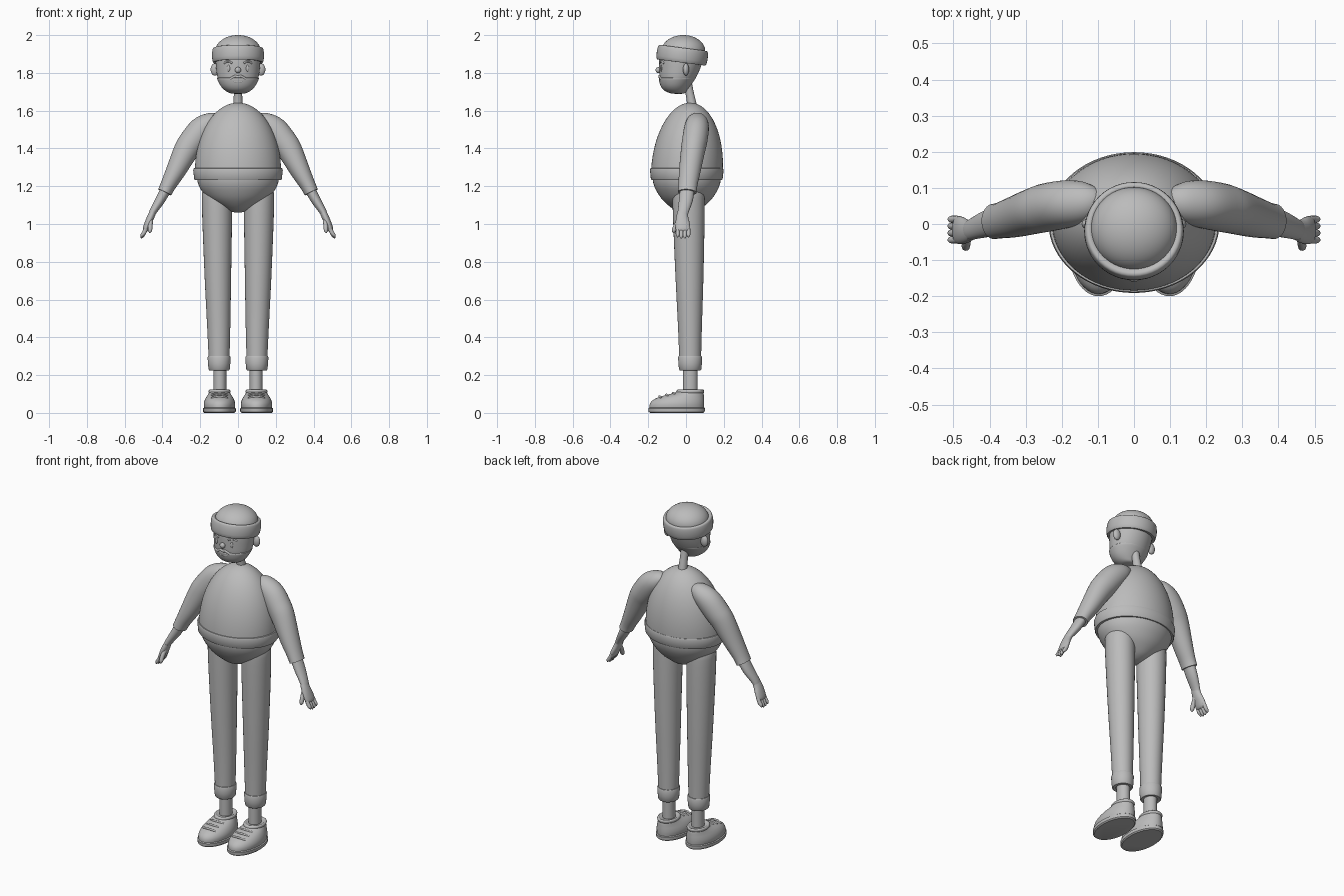
import bpy, bmesh, math
from mathutils import Vector, Matrix

cube = bpy.data.objects.get("Cube")
if cube:
    bpy.data.objects.remove(cube)

grey = bpy.data.materials.new("plain grey")
grey.use_nodes = True
grey.diffuse_color = (0.5, 0.5, 0.5, 1)
grey.node_tree.nodes["Principled BSDF"].inputs["Base Color"].default_value = (0.5, 0.5, 0.5, 1)


def finish(name, bm, angle=40):
    bmesh.ops.recalc_face_normals(bm, faces=bm.faces)
    mesh = bpy.data.meshes.new(name)
    bm.to_mesh(mesh)
    bm.free()
    mesh.materials.append(grey)
    ob = bpy.data.objects.new(name, mesh)
    bpy.context.collection.objects.link(ob)
    bpy.ops.object.select_all(action='DESELECT')
    ob.select_set(True)
    bpy.context.view_layer.objects.active = ob
    bpy.ops.object.shade_smooth_by_angle(angle=math.radians(angle))
    return ob


def smooth_path(rings, steps):
    """Catmull-Rom resampling of (x, y, z, ru, rv) rings."""
    pts = [Vector(r) for r in rings]
    pts = [pts[0]] + pts + [pts[-1]]
    out = []
    for a, b, c, d in zip(pts, pts[1:], pts[2:], pts[3:]):
        for i in range(steps):
            t = i / steps
            out.append(0.5 * (2 * b + (c - a) * t + (2 * a - 5 * b + 4 * c - d) * t * t
                              + (3 * b - a - 3 * c + d) * t ** 3))
    return out + [pts[-1]]


def loft(name, rings, side=1, axis=None, steps=4, sides=32, caps=True):
    """Skin elliptical rings (x, y, z, ru, rv) along their path, or across a fixed axis."""
    rings = smooth_path(rings, steps)
    bm = bmesh.new()
    loops = []
    for i, r in enumerate(rings):
        centre = Vector(r[:3])
        t = Vector(axis) if axis else \
            Vector(rings[min(i + 1, len(rings) - 1)][:3]) - Vector(rings[max(i - 1, 0)][:3])
        t.normalize()
        u = Vector((0, 1, 0)).cross(t).normalized()
        v = t.cross(u)
        loop = []
        for k in range(sides):
            a = math.tau * k / sides
            p = centre + u * max(r[3], .001) * math.cos(a) + v * max(r[4], .001) * math.sin(a)
            loop.append(bm.verts.new((p.x * side, p.y, p.z)))
        loops.append(loop)
    for a, b in zip(loops, loops[1:]):
        for k in range(sides):
            n = (k + 1) % sides
            bm.faces.new((a[k], a[n], b[n], b[k]))
    if caps:
        bm.faces.new(loops[0])
        bm.faces.new(loops[-1])
    return finish(name, bm)


def ball(name, centre, radii):
    bm = bmesh.new()
    bmesh.ops.create_uvsphere(bm, u_segments=24, v_segments=14, radius=1)
    bmesh.ops.transform(bm, verts=bm.verts,
                        matrix=Matrix.Translation(centre) @ Matrix.Diagonal((*radii, 1)))
    return finish(name, bm)


def dome(y, z, rx, ry, height, drift=0, count=20):
    rings = []
    for i in range(count + 1):
        a = math.pi / 2 * i / count
        rings.append((0, y + drift * math.sin(a), z + height * math.sin(a),
                      rx * math.cos(a), ry * math.cos(a)))
    return rings


def tube(name, points, r, sides=10):
    """Thin bead along points that run mostly sideways, tracked across x."""
    bm = bmesh.new()
    loops = []
    for i, p in enumerate(points):
        t = (Vector(points[min(i + 1, len(points) - 1)]) - Vector(points[max(i - 1, 0)])).normalized()
        u = t.orthogonal() if abs(t.z) > .9 else t.cross(Vector((0, 0, 1)))
        u.normalize()
        v = t.cross(u)
        loops.append([bm.verts.new(Vector(p) + r * (u * math.cos(math.tau * k / sides)
                      + v * math.sin(math.tau * k / sides))) for k in range(sides)])
    for a, b in zip(loops, loops[1:]):
        for k in range(sides):
            bm.faces.new((a[k], a[(k + 1) % sides], b[(k + 1) % sides], b[k]))
    bm.faces.new(loops[0])
    bm.faces.new(loops[-1])
    return finish(name, bm, 60)


UP = (0, 0, 1)

# Torso: egg-shaped shirt, hem band and pelvis
loft("shirt", dome(.005, 1.28, .228, .19, .362, .017), axis=UP, steps=1, sides=64)
loft("shirt_hem", [(0, .004, z, .232 + d, .19 + d) for z, d in
     ((1.232, -.02), (1.232, -.004), (1.238, 0), (1.285, .005), (1.295, .002), (1.297, -.015))],
     axis=UP, steps=1, sides=64)
loft("pelvis", [(0, .004, z, rx, ry) for z, rx, ry in
     ((1.06, .01, .01), (1.066, .035, .04), (1.085, .078, .08), (1.13, .152, .13),
      (1.18, .195, .163), (1.22, .213, .178), (1.26, .218, .182))], axis=UP, sides=64)

# Neck and head, with head rings as z, half width, front y, back y
loft("neck", [(0, .032, 1.62, .027, .027), (0, .028, 1.65, .024, .024),
              (0, .018, 1.7, .022, .022), (0, .005, 1.76, .024, .024)])
head = [(0, (f + b) / 2, z, w, (b - f) / 2) for z, w, f, b in
        ((1.691, .012, -.05, -.025), (1.695, .04, -.08, -.005), (1.71, .067, -.112, .008),
         (1.735, .09, -.13, .026), (1.77, .107, -.139, .05), (1.82, .115, -.142, .074),
         (1.87, .119, -.142, .09), (1.92, .118, -.135, .095))]
loft("head", head, axis=UP, sides=48)


def face_point(x, z):
    ring = min(smooth_path(head, 8), key=lambda r: abs(r[2] - z))
    return (x, ring[1] - ring[4] * math.sqrt(1 - (x / ring[3]) ** 2), z)


# Beard is a thin shell over the jaw with a soft upper edge
beard = [(x, y - .003, z - .002, rx + .003, ry + .002) for x, y, z, rx, ry in head[:5]]
loft("beard", beard + [(0, -.0445, 1.775, .106, .094)], axis=UP, sides=48)
ball("nose", (0, -.147, 1.815), (.016, .014, .016))
tube("mouth", [face_point(x, 1.752 + x * x * 8) for x in (-.025, -.015, 0, .015, .025)], .006)

# Knitted cap: dome and tilted turn-up
TILT = (0, .13, 1)
loft("cap_dome", dome(-.014, 1.915, .12, .116, .085), axis=UP, steps=1, sides=48)
loft("cap_band", [(0, -.02 + .13 * h, 1.893 + h, r, r - .002) for h, r in
     ((-.034, .112), (-.038, .126), (-.033, .134), (0, .138), (.03, .135), (.038, .13),
      (.039, .122), (.033, .112))], axis=TILT, steps=2, sides=48)

for label, s in (("left", 1), ("right", -1)):
    # Face details
    ball(label + "_ear", (s * .122, .0, 1.818), (.023, .016, .033))
    ball(label + "_eye", face_point(s * .05, 1.825), (.009, .005, .017))
    tube(label + "_eyebrow", [face_point(s * x, z) for x, z in
         ((.03, 1.852), (.045, 1.86), (.06, 1.86), (.075, 1.85))], .005)
    tube(label + "_moustache", [face_point(s * x, z) for x, z in
         ((0, 1.778), (.015, 1.783), (.03, 1.775), (.042, 1.765))], .007)

    # Sleeve, forearm and hand
    loft(label + "_sleeve", [
        (.092, .065, 1.555, .012, .015), (.105, .065, 1.553, .035, .038),
        (.14, .06, 1.537, .055, .058), (.19, .055, 1.5, .07, .066),
        (.24, .046, 1.44, .07, .067), (.274, .037, 1.39, .066, .064),
        (.33, .02, 1.28, .052, .057), (.37, .01, 1.205, .041, .05),
        (.388, .007, 1.168, .038, .049)], s)
    loft(label + "_forearm", [
        (.375, .008, 1.195, .028, .038), (.41, 0, 1.13, .026, .037),
        (.45, -.015, 1.065, .019, .029), (.462, -.02, 1.035, .017, .028)], s)
    loft(label + "_palm", [
        (.452, -.018, 1.06, .018, .028), (.465, -.02, 1.03, .019, .033),
        (.478, -.018, 1.0, .018, .038), (.49, -.016, .97, .015, .037),
        (.495, -.016, .957, .005, .025)], s)
    for i in range(4):
        y = -.044 + i * .019
        tip = .925 + .006 * abs(i - 1.5)
        loft(f"{label}_finger_{i + 1}", [
            (.483, y, .985, .01, .009), (.497, y, .955, .011, .0105),
            (.508, y, tip + .006, .009, .009), (.512, y, tip - .005, .002, .002)], s, sides=12)
    loft(label + "_thumb", [
        (.46, -.03, 1.025, .011, .014), (.464, -.05, .995, .012, .014),
        (.466, -.064, .965, .011, .011), (.467, -.067, .952, .002, .002)], s, sides=12)

    # Trouser leg, turn-up and ankle
    loft(label + "_trouser_leg", [
        (.11, .012, 1.235, .01, .01), (.11, .012, 1.225, .045, .05),
        (.11, .013, 1.18, .075, .08), (.111, .014, 1.1, .08, .085),
        (.107, .018, .75, .071, .075), (.102, .021, .45, .061, .063),
        (.1, .022, .26, .054, .057)], s, axis=UP)
    loft(label + "_turn_up", [(.1, .022, z, r, r + .003) for z, r in
         ((.24, .035), (.226, .035), (.225, .052), (.23, .056), (.26, .059),
          (.293, .061), (.3, .058), (.302, .05))], s, axis=UP, steps=1)
    loft(label + "_ankle", [(.096, .023, z, .034, .039) for z in (.08, .24)], s, axis=UP, steps=1)

    # Shoe with sole, collar and laces; rings as z, half width, front y, back y
    for part, rows in (
            ("sole", ((0, .08, -.19, .092), (.006, .086, -.198, .099),
                      (.024, .087, -.2, .1), (.028, .08, -.195, .096))),
            ("shoe", ((.02, .08, -.194, .094), (.045, .083, -.192, .096), (.065, .079, -.178, .096),
                      (.082, .071, -.148, .095), (.096, .062, -.1, .094),
                      (.106, .056, -.062, .092), (.116, .052, -.046, .09))),
            ("shoe_collar", ((.1, .05, -.045, .088), (.108, .057, -.052, .095),
                             (.118, .057, -.05, .096), (.123, .05, -.042, .09),
                             (.118, .042, -.03, .08)))):
        loft(f"{label}_{part}", [(.098, (f + b) / 2, z, w, (b - f) / 2) for z, w, f, b in rows],
             s, axis=UP, steps=1 if part == "sole" else 3, sides=48)
    for i in range(3):
        y, z = -.14 + i * .036, .087 + i * .009
        tube(f"{label}_lace_{i + 1}", [(s * (.098 + x), y + 6 * x * x, z - 5 * x * x) for x in
             (-.042, -.028, -.014, 0, .014, .028, .042)], .006)
